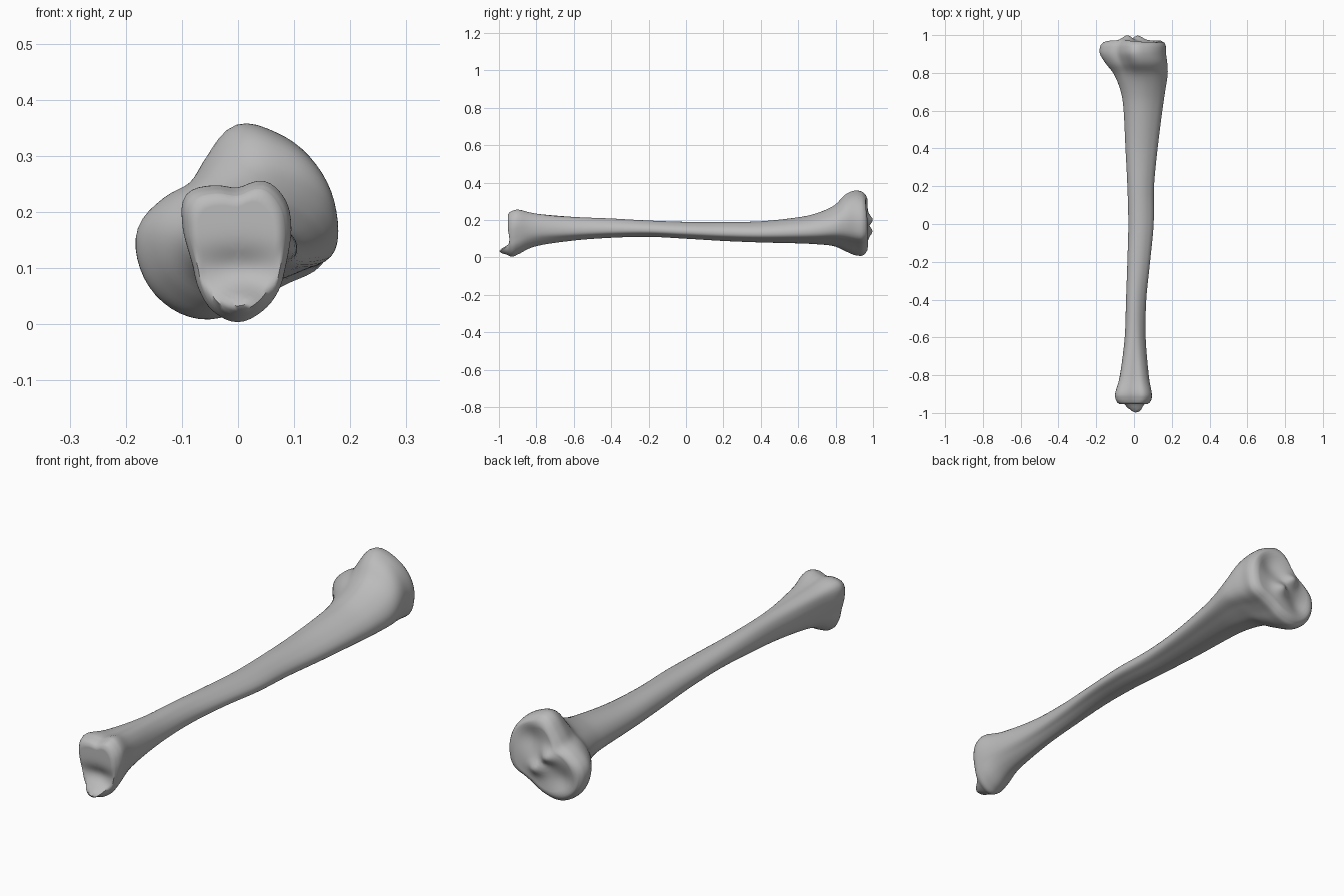
import bpy, bmesh, math

if "Cube" in bpy.data.objects:
    bpy.data.objects.remove(bpy.data.objects["Cube"])

SIDES = 64   # points around the bone
STEPS = 5    # rings between neighbouring sections

# Radii of each cross-section at equal angles, counter-clockwise from +x
ANKLE = [.093, .104, .12, .126, .104, .117, .13, .107,
         .09, .087, .1, .118, .128, .118, .105, .093]
SHAFT = [1.02, .93, .86, .86, .9, .96, 1, 1,
         1, 1, .98, .93, .87, .84, .88, 1.04]
KNEE = [.172, .179, .184, .187, .187, .14, .118, .142,
        .176, .186, .186, .175, .15, .13, .135, .165]

# Sections: y, x min, x max, z min, z max, share of the end shape
SECTIONS = [
    (-.945, -.088, .083, .008, .24, 1),
    (-.925, -.098, .093, .004, .25, 1),
    (-.89, -.099, .094, .02, .255, .95),
    (-.8, -.077, .08, .06, .237, .6),
    (-.6, -.05, .062, .09, .217, .15),
    (-.4, -.042, .065, .105, .208, 0),
    (-.2, -.035, .085, .11, .197, 0),
    (0, -.03, .104, .1, .19, 0),
    (.2, -.035, .106, .088, .189, 0),
    (.4, -.045, .125, .08, .193, 0),
    (.6, -.055, .15, .075, .215, .1),
    (.7, -.07, .165, .07, .238, .25),
    (.79, -.105, .179, .06, .278, .55),
    (.85, -.15, .177, .034, .335, .85),
    (.9, -.18, .17, .013, .357, 1),
    (.94, -.179, .169, .009, .352, 1),
    (.96, -.165, .16, .022, .335, 1),
]


def spline(a, b, c, d, t):
    """Catmull-Rom value between b and c."""
    return b + .5 * t * (c - a + t * (2 * a - 5 * b + 4 * c - d + t * (3 * (b - c) + d - a)))


def outline(radii):
    """Smooth closed outline, scaled to fill a unit box."""
    n, pts = len(radii), []
    for i in range(SIDES):
        k, t = divmod(i * n / SIDES, 1)
        r = spline(*[radii[(int(k) + o) % n] for o in (-1, 0, 1, 2)], t)
        a = math.tau * i / SIDES
        pts.append((r * math.cos(a), r * math.sin(a)))
    lo = [min(p[j] for p in pts) for j in (0, 1)]
    hi = [max(p[j] for p in pts) for j in (0, 1)]
    return [[(p[j] - lo[j]) / (hi[j] - lo[j]) for j in (0, 1)] for p in pts]


ankle, shaft, knee = map(outline, (ANKLE, SHAFT, KNEE))


def ring_points(y, x0, x1, z0, z1, w):
    end = ankle if y < 0 else knee
    pts = []
    for s, e in zip(shaft, end):
        u, v = (s[j] + (e[j] - s[j]) * w for j in (0, 1))
        pts.append((x0 + u * (x1 - x0), y, z0 + v * (z1 - z0)))
    return pts


def bump(x, z, cx, cz, rx, rz):
    return math.exp(-((x - cx) / rx) ** 2 - ((z - cz) / rz) ** 2)


def ankle_face(x, z):
    # hollow joint face with the inner ankle point below it
    return (-.953 + .02 * bump(x, z, 0, .1, .08, .035)
            - .045 * bump(x, z, .01, .035, .05, .024))


def knee_face(x, z):
    # two shallow dishes with a raised ridge between them
    return (.972 - .022 * bump(x, z, .06, .25, .06, .06)
            - .022 * bump(x, z, -.09, .11, .055, .055)
            + .028 * bump(x, z, -.035, .2, .035, .03)
            + .026 * bump(x, z, .02, .14, .035, .03))


def cap_rings(rim, center, face):
    """Rings that shrink from the rim to the middle of a joint face."""
    rings = []
    for s in (.95, .88, .8, .7, .6, .5, .4, .3, .2, .1):
        ring = []
        for x, y, z in rim:
            px, pz = center[0] + (x - center[0]) * s, center[1] + (z - center[1]) * s
            soft = min(1, (1 - s) / .12)
            ring.append((px, y + (face(px, pz) - y) * soft, pz))
        rings.append(ring)
    return rings


# Rings along the whole bone
rings = []
last = len(SECTIONS) - 1
for i in range(last):
    quad = [SECTIONS[min(max(i + o, 0), last)] for o in (-1, 0, 1, 2)]
    for k in range(STEPS):
        rings.append(ring_points(*[spline(*vals, k / STEPS) for vals in zip(*quad)]))
rings.append(ring_points(*SECTIONS[-1]))
front = cap_rings(rings[0], (0, .13), ankle_face)
back = cap_rings(rings[-1], (0, .17), knee_face)
rings = front[::-1] + rings + back

# Skin the rings
bm = bmesh.new()
loops = [[bm.verts.new(p) for p in ring] for ring in rings]
for a, b in zip(loops, loops[1:]):
    for i in range(SIDES):
        j = (i + 1) % SIDES
        bm.faces.new((a[i], a[j], b[j], b[i]))
for loop, y, z, face in ((loops[0], -1, .13, ankle_face), (loops[-1], 1, .17, knee_face)):
    pole = bm.verts.new((0, face(0, z), z))
    for i in range(SIDES):
        bm.faces.new((loop[i], loop[(i + 1) % SIDES], pole))
bmesh.ops.recalc_face_normals(bm, faces=bm.faces)
mesh = bpy.data.meshes.new("shin_bone")
bm.to_mesh(mesh)
bm.free()
bone = bpy.data.objects.new("shin_bone", mesh)
bpy.context.collection.objects.link(bone)

# Plain grey material
grey = bpy.data.materials.new("bone_grey")
grey.use_nodes = True
color = (.5, .5, .5, 1)
grey.diffuse_color = color
grey.node_tree.nodes["Principled BSDF"].inputs["Base Color"].default_value = color
mesh.materials.append(grey)

bpy.context.view_layer.objects.active = bone
bone.select_set(True)
bpy.ops.object.shade_smooth_by_angle(angle=math.radians(60))
